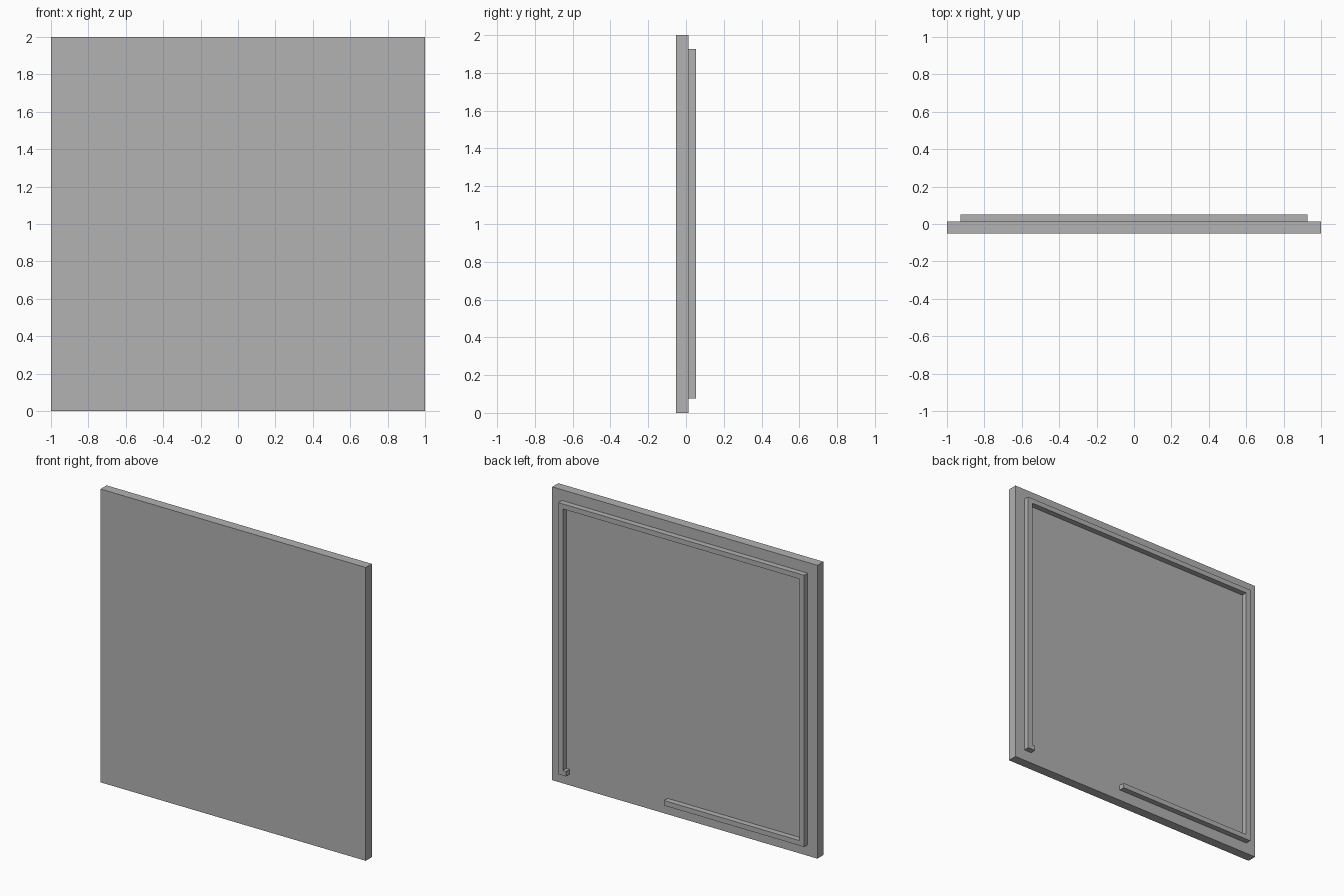
import bpy
import bmesh

cube = bpy.data.objects.get("Cube")
if cube:
    bpy.data.objects.remove(cube, do_unlink=True)

# Single grey finish
grey = bpy.data.materials.new("plain_grey")
grey.use_nodes = True
colour = (0.445, 0.445, 0.445, 1)
grey.diffuse_color = colour
grey.node_tree.nodes["Principled BSDF"].inputs["Base Color"].default_value = colour


def extrude_outline(name, outline, y_front, y_back):
    """Make a solid from an x-z outline, extruded along y."""
    bm = bmesh.new()
    face = bm.faces.new([bm.verts.new((x, y_front, z)) for x, z in outline])
    result = bmesh.ops.extrude_face_region(bm, geom=[face], use_keep_orig=True)
    moved = [v for v in result["geom"] if isinstance(v, bmesh.types.BMVert)]
    bmesh.ops.translate(bm, verts=moved, vec=(0, y_back - y_front, 0))
    bmesh.ops.recalc_face_normals(bm, faces=bm.faces)
    mesh = bpy.data.meshes.new(name)
    bm.to_mesh(mesh)
    bm.free()
    mesh.materials.append(grey)
    obj = bpy.data.objects.new(name, mesh)
    bpy.context.collection.objects.link(obj)
    return obj


BACK = 0.013    # back face of the panel
DEPTH = 0.052   # half of the overall depth

# Flat square panel
extrude_outline("panel", [(-1, 0), (1, 0), (1, 2), (-1, 2)], -DEPTH, BACK)

# Raised lip on the back, open along part of the bottom edge
side, low, high, width = 0.927, 0.075, 1.927, 0.034
inner = side - width
gap_start, gap_end = 0.13, 0.87
lip = [
    (gap_start, low), (-side, low), (-side, high), (side, high),
    (side, low), (gap_end, low), (gap_end, low + width),
    (inner, low + width), (inner, high - width), (-inner, high - width),
    (-inner, low + width), (gap_start, low + width),
]
extrude_outline("back_lip", lip, BACK, DEPTH)
